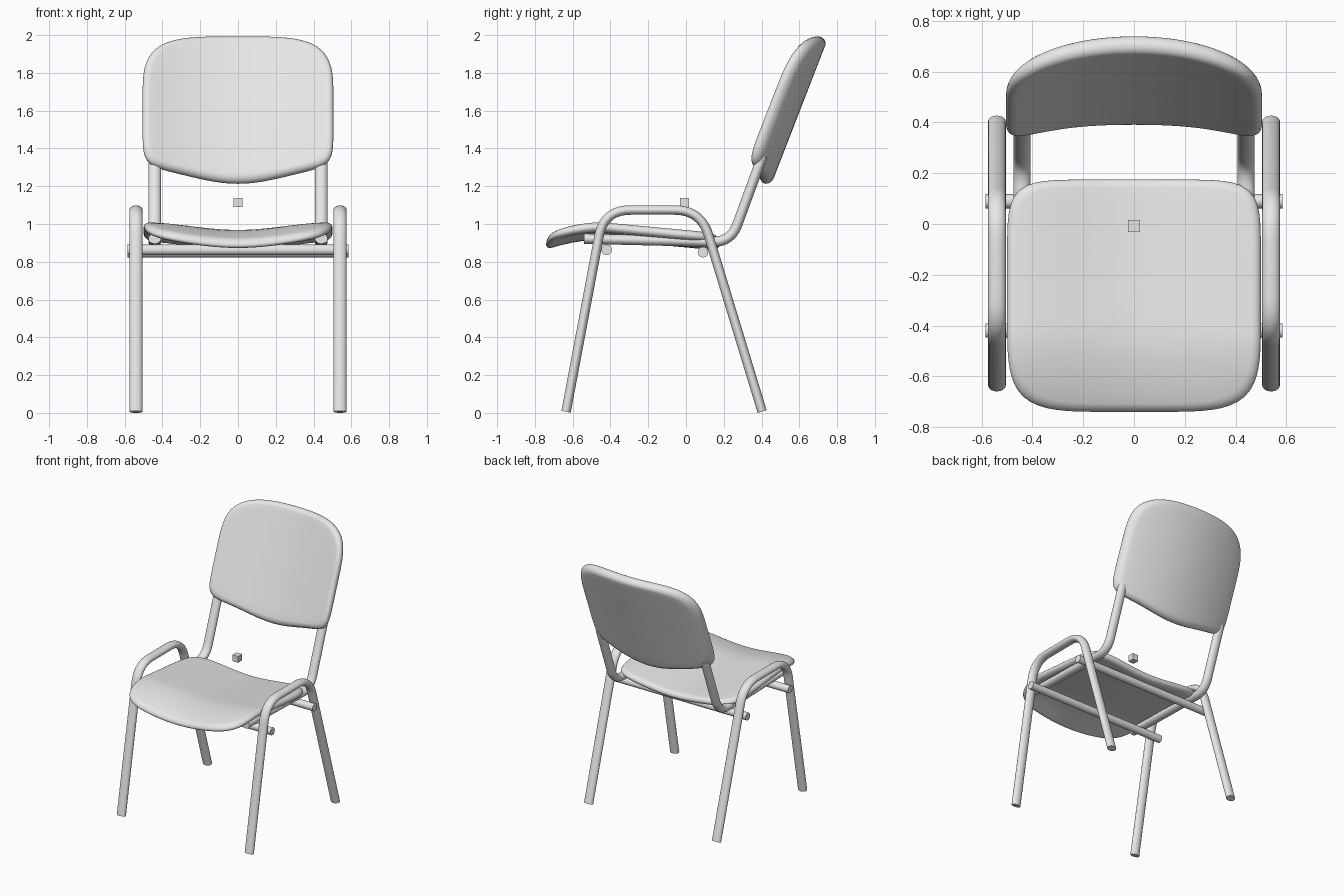
import bpy, bmesh, math
from mathutils import Vector

cube = bpy.data.objects.get("Cube")
if cube:
    bpy.data.objects.remove(cube, do_unlink=True)

grey = bpy.data.materials.new("light grey")
grey.use_nodes = True
grey.diffuse_color = (0.8, 0.8, 0.8, 1)
grey.node_tree.nodes["Principled BSDF"].inputs["Base Color"].default_value = (0.8, 0.8, 0.8, 1)


def finish(name, bm, smooth=True):
    bmesh.ops.recalc_face_normals(bm, faces=bm.faces)
    mesh = bpy.data.meshes.new(name)
    bm.to_mesh(mesh)
    bm.free()
    mesh.materials.append(grey)
    obj = bpy.data.objects.new(name, mesh)
    bpy.context.collection.objects.link(obj)
    if smooth:
        bpy.ops.object.select_all(action='DESELECT')
        obj.select_set(True)
        bpy.context.view_layer.objects.active = obj
        bpy.ops.object.shade_smooth_by_angle(angle=math.radians(40))
    return obj


def bridge(bm, a, b):
    n = len(a)
    for i in range(n):
        bm.faces.new((a[i], a[(i + 1) % n], b[(i + 1) % n], b[i]))


def rounded_path(corners, trim, steps=10):
    """Polyline with each inner corner replaced by a smooth bend."""
    pts = [Vector(c) for c in corners]
    path = [pts[0]]
    for prev, c, nxt in zip(pts, pts[1:], pts[2:]):
        a = c + (prev - c).normalized() * trim
        b = c + (nxt - c).normalized() * trim
        for i in range(steps + 1):
            t = i / steps
            path.append(a * (1 - t) ** 2 + c * 2 * t * (1 - t) + b * t * t)
    return path + [pts[-1]]


def oval_tube(name, x, path, wide, thin, sides=20):
    """Oval section swept along a (y, z) path at a fixed x."""
    bm = bmesh.new()
    rings = []
    for i, p in enumerate(path):
        d = (path[min(i + 1, len(path) - 1)] - path[max(i - 1, 0)]).normalized()
        ring = []
        for k in range(sides):
            a = 2 * math.pi * k / sides
            off = thin * math.sin(a)
            ring.append(bm.verts.new((x + wide * math.cos(a), p.x - d.y * off, p.y + d.x * off)))
        rings.append(ring)
    for a, b in zip(rings, rings[1:]):
        bridge(bm, a, b)
    bm.faces.new(rings[0])
    bm.faces.new(rings[-1])
    return finish(name, bm)


def cushion(name, surface, normal, half_thick, n_top, n_low, rim=0.08, count=112):
    """Rounded pad: concentric outlines in a unit square mapped onto a curved surface."""
    bm = bmesh.new()
    normal = Vector(normal).normalized()
    scales = [0.12, 0.25, 0.4, 0.55, 0.7, 0.82, 1 - rim]
    scales += [1 - rim + rim * math.sin(k * math.pi / 12) for k in range(1, 7)]

    def loop(s, side):
        h = half_thick * math.sqrt(max(0, 1 - max(0, (s - 1 + rim) / rim) ** 2)) * side
        ring = []
        for k in range(count):
            a = 2 * math.pi * k / count
            c, d = math.cos(a), math.sin(a)
            n = n_top if d >= 0 else n_low
            r = s * (abs(c) ** n + abs(d) ** n) ** (-1 / n)
            ring.append(bm.verts.new(surface(r * c, r * d) + normal * h))
        return ring

    edge = loop(1, 0)
    for side in (1, -1):
        rings = [loop(s, side) for s in scales[:-1]] + [edge]
        for a, b in zip(rings, rings[1:]):
            bridge(bm, a, b)
        mid = bm.verts.new(surface(0, 0) + normal * half_thick * side)
        for i in range(count):
            bm.faces.new((mid, rings[0][i], rings[0][(i + 1) % count]))
    return finish(name, bm)


def seat_surface(u, v):
    x, y = 0.5 * u, -0.2825 + 0.4575 * v
    front = max(0, (-0.43 - y) / 0.31)
    z = 0.942 - 0.093 * y - 0.08 * front ** 1.6
    return Vector((x, y, z - 0.02 * (1 + math.cos(2 * math.pi * x))))


def back_surface(u, v):
    x = 0.505 * u
    z = 1.635 + (0.355 if v > 0 else 0.345) * v
    z -= 0.075 * max(0, -v) ** 2 * (1 + math.cos(math.pi * u)) / 2
    return Vector((x, 0.415 + 0.388 * (z - 1.22) - 0.105 * u * u, z))


# Seat and backrest pads
cushion("seat", seat_surface, (0, 0.08, 1), 0.026, 7, 5, 0.07)
cushion("backrest", back_surface, (0, -1, 0.388), 0.038, 4, 8, 0.09)

# Side leg loops and the inner frame carrying the seat and backrest
legs = rounded_path([(-0.635, 0.006), (-0.434, 1.074), (0.079, 1.074), (0.403, 0.007)], 0.14)
support = rounded_path([(-0.54, 0.922), (0.237, 0.903), (0.405, 1.36)], 0.1)
for side, sign in (("left", 1), ("right", -1)):
    oval_tube(side + "_legs", 0.54 * sign, legs, 0.035, 0.025)
    oval_tube(side + "_seat_support", 0.441 * sign, support, 0.034, 0.027)

# Crossbars under the seat
for name, y, z in (("front_crossbar", -0.42, 0.863), ("rear_crossbar", 0.09, 0.851)):
    bm = bmesh.new()
    bmesh.ops.create_cone(bm, cap_ends=True, segments=20, radius1=0.028, radius2=0.028, depth=1.17)
    for v in bm.verts:
        v.co = Vector((v.co.z, y + v.co.y, z + v.co.x))
    finish(name, bm)

# Small block floating above the seat
bm = bmesh.new()
bmesh.ops.create_cube(bm, size=0.048)
bmesh.ops.translate(bm, verts=bm.verts, vec=(0, -0.008, 1.113))
finish("small_block", bm, smooth=False)
